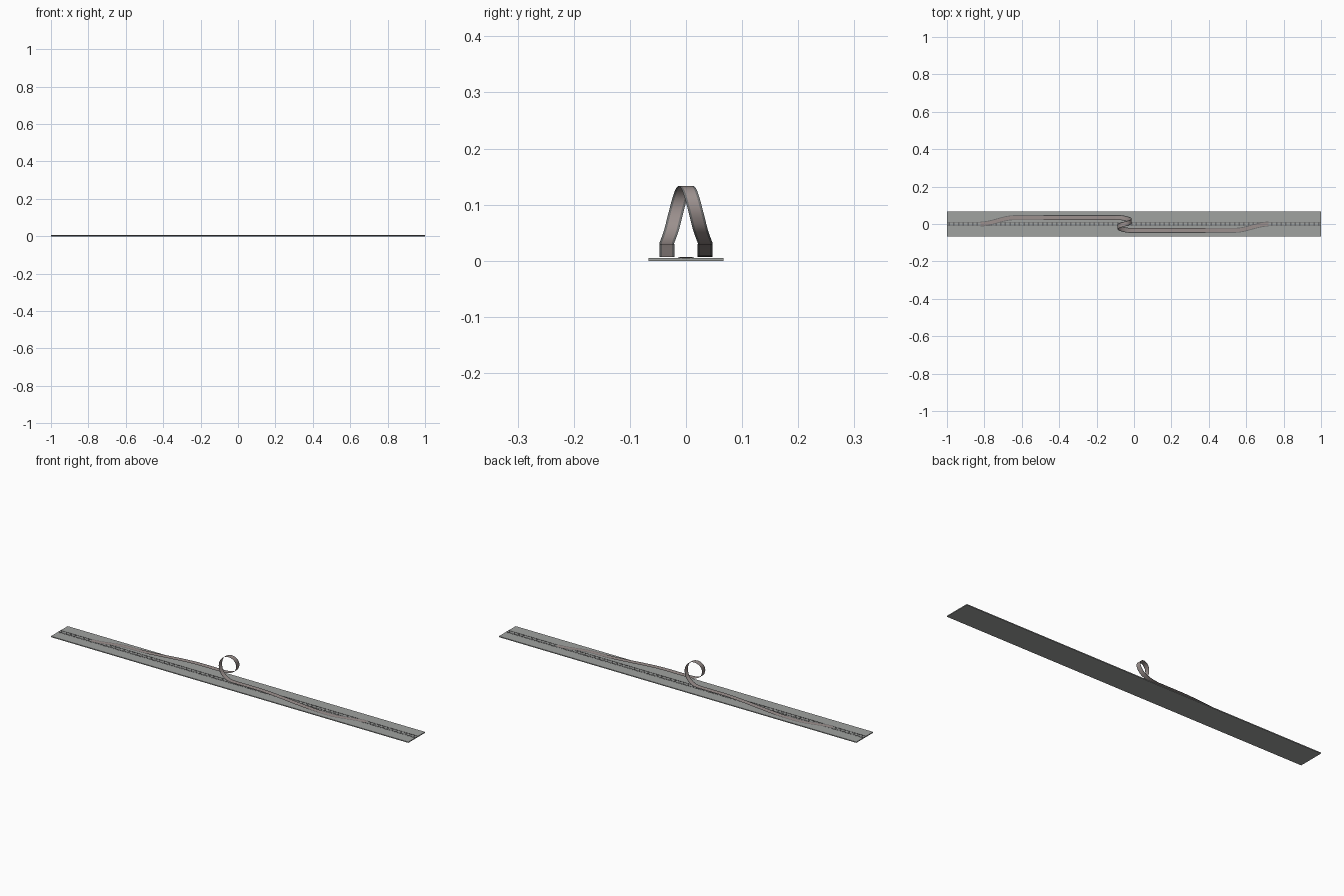
import bpy, math
from mathutils import Vector

if "Cube" in bpy.data.objects:
    bpy.data.objects.remove(bpy.data.objects["Cube"])


def material(name, rgb):
    m = bpy.data.materials.new(name)
    m.diffuse_color = (*rgb, 1)
    m.use_nodes = True
    m.node_tree.nodes["Principled BSDF"].inputs["Base Color"].default_value = m.diffuse_color
    return m


dark = material("dark_grey", (0.16, 0.16, 0.16))
grey = material("plate_grey", (0.35, 0.36, 0.35))
rust = material("dull_rust", (0.33, 0.28, 0.27))


def mesh_object(name, verts, faces, mats):
    me = bpy.data.meshes.new(name)
    me.from_pydata(verts, [], faces)
    ob = bpy.data.objects.new(name, me)
    bpy.context.collection.objects.link(ob)
    for m in mats:
        me.materials.append(m)
    return ob


def box(name, x0, x1, y0, y1, z0, z1, mat):
    v = [(x, y, z) for x in (x0, x1) for y in (y0, y1) for z in (z0, z1)]
    f = [(0, 1, 3, 2), (4, 6, 7, 5), (0, 4, 5, 1), (2, 3, 7, 6), (0, 2, 6, 4), (1, 5, 7, 3)]
    return mesh_object(name, v, f, [mat])


def ribbon(name, path):
    """Thin track: dark borders, lighter centre, swept along a path."""
    offsets = (-0.0132, -0.009, 0.009, 0.0132)
    verts = [(p.x, p.y + o, p.z) for p in path for o in offsets]
    faces = []
    for i in range(len(path) - 1):
        for j in range(3):
            a = i * 4 + j
            faces.append((a, a + 4, a + 5, a + 1))
    ob = mesh_object(name, verts, faces, [dark, rust])
    for k, p in enumerate(ob.data.polygons):
        p.material_index = 1 if k % 3 == 1 else 0
        p.use_smooth = True
    return ob


def spline(pts, n):
    """Catmull-Rom interpolation through the points."""
    q = [2 * pts[0] - pts[1]] + pts + [2 * pts[-1] - pts[-2]]
    out = []
    for i in range(1, len(q) - 2):
        a, b, c, d = q[i - 1:i + 3]
        for k in range(n):
            t = k / n
            out.append(0.5 * (2 * b + (c - a) * t + (2 * a - 5 * b + 4 * c - d) * t * t
                              + (3 * b - a - 3 * c + d) * t ** 3))
    return out + [pts[-1]]


CX, LANE, LOW, HIGH = -0.05, 0.034, 0.007, 0.029


def opposite(p):
    """Half turn about the loop's vertical axis."""
    return Vector((2 * CX - p.x, -p.y, p.z))


# Base plate
box("base_plate", -1, 1, -0.067, 0.067, 0, 0.0045, grey)

# Main track: bed strip, two rails and evenly spaced sleepers
box("main_track_bed", -1, 1, -0.0132, 0.0132, 0.004, 0.0049, grey)
for s in (-1, 1):
    box("main_rail", -1, 1, s * 0.009 - 0.0012, s * 0.009 + 0.0012, 0.0045, 0.006, dark)
sv, sf = [], []
for i in range(80):
    x = -0.9875 + i * 0.025
    b = len(sv)
    sv += [(x + dx, y, z) for z in (0.0045, 0.0055) for dx, y in
           ((-0.004, -0.012), (0.004, -0.012), (0.004, 0.012), (-0.004, 0.012))]
    sf += [tuple(b + k for k in f) for f in
           ((4, 5, 6, 7), (0, 1, 5, 4), (1, 2, 6, 5), (2, 3, 7, 6), (3, 0, 4, 7))]
mesh_object("main_sleepers", sv, sf, [dark])

# Side track: diverges from the main track, ramps up and runs level to the loop
side = []
for i in range(9):
    t = i / 8
    side.append(Vector((-0.82 + 0.18 * t, LANE * t * t * (3 - 2 * t), 0.0062 + (LOW - 0.0062) * t)))
for i in range(13):
    t = i / 12
    side.append(Vector((-0.61 + 0.39 * t, LANE, LOW + (HIGH - LOW) * t * t * (3 - 2 * t))))
side.append(Vector((-0.1, LANE, HIGH)))
ribbon("entry_ramp", side)
ribbon("exit_ramp", [opposite(p) for p in reversed(side)])

# Teardrop loop carrying the track across to the other lane
profile = [(-0.05, 0.029), (-0.025, 0.032), (0, 0.041), (0.021, 0.056), (0.033, 0.076)]
for a in (0, 30, 60, 90):
    r = math.radians(a)
    profile.append((0.037 * math.cos(r), 0.096 + 0.037 * math.sin(r)))
n = len(profile) - 1
rise = [Vector((CX + x, LANE * min(1, (1 - i / n) * 1.2), z)) for i, (x, z) in enumerate(profile)]
loop = rise + [opposite(p) for p in reversed(rise[:-1])]
ribbon("loop", spline(loop, 4))
